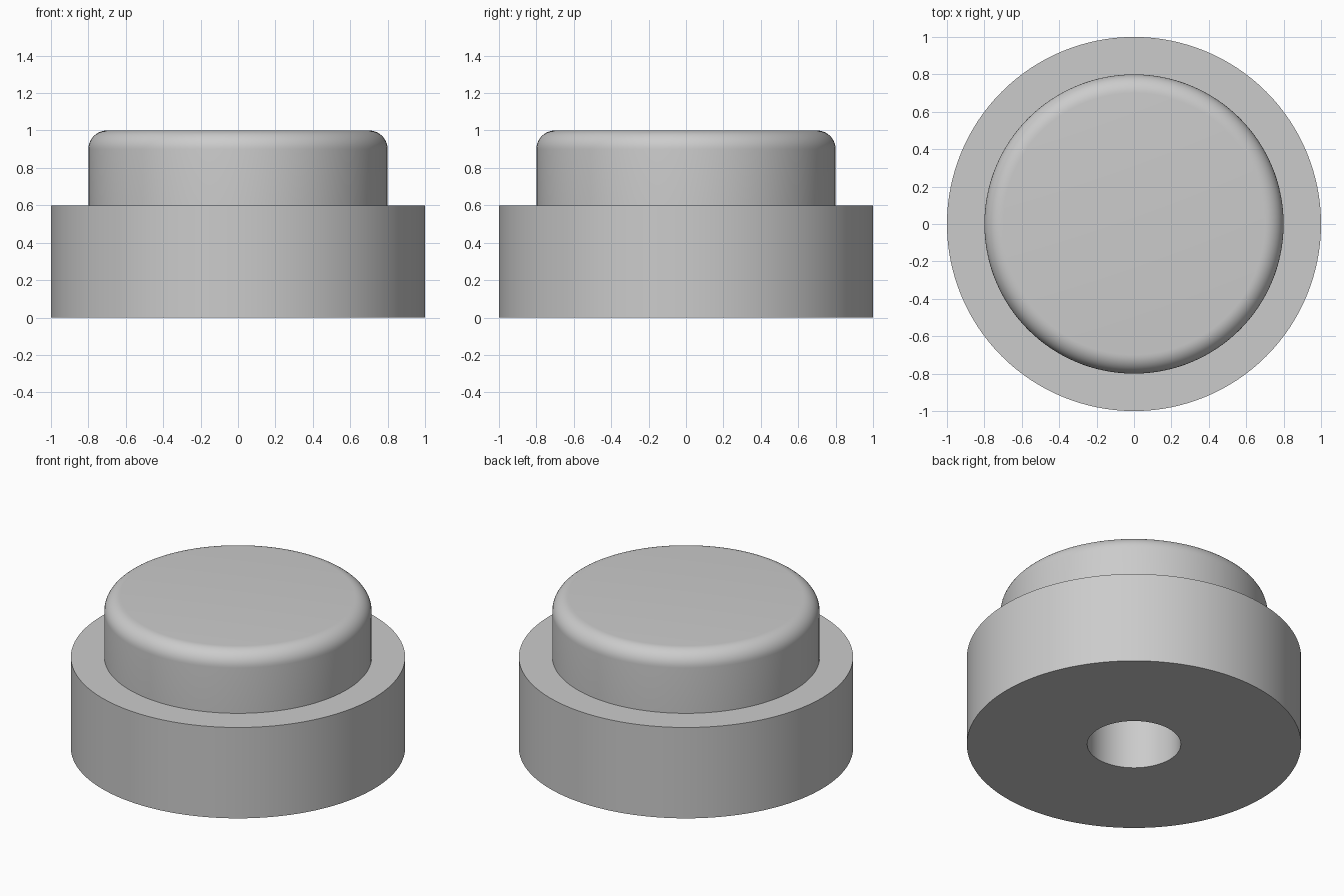
import bpy
import bmesh
import math

cube = bpy.data.objects.get("Cube")
if cube:
    bpy.data.objects.remove(cube, do_unlink=True)

BASE_R, CAP_R, HOLE_R = 1.0, 0.8, 0.28
BASE_H, TOTAL_H, HOLE_DEPTH = 0.6, 1.0, 0.6
FILLET, FILLET_STEPS, SEGMENTS = 0.1, 10, 128

# Plain grey material
grey = bpy.data.materials.new("plain_grey")
grey.use_nodes = True
colour = (0.6, 0.6, 0.6, 1)
grey.diffuse_color = colour
grey.node_tree.nodes["Principled BSDF"].inputs["Base Color"].default_value = colour

# Half section: blind hole, underside, base wall, ledge, cap wall
profile = [(0, HOLE_DEPTH), (HOLE_R, HOLE_DEPTH), (HOLE_R, 0),
           (BASE_R, 0), (BASE_R, BASE_H), (CAP_R, BASE_H)]
# Rounded top edge, then the flat top
for i in range(FILLET_STEPS + 1):
    a = math.pi / 2 * i / FILLET_STEPS
    profile.append((CAP_R - FILLET + FILLET * math.cos(a),
                    TOTAL_H - FILLET + FILLET * math.sin(a)))
profile.append((0, TOTAL_H))

# Turn the section around the vertical axis
bm = bmesh.new()
verts = [bm.verts.new((r, 0, z)) for r, z in profile]
edges = [bm.edges.new(pair) for pair in zip(verts, verts[1:])]
bmesh.ops.spin(bm, geom=verts + edges, cent=(0, 0, 0), axis=(0, 0, 1),
               angle=math.tau, steps=SEGMENTS, use_merge=False)
bmesh.ops.remove_doubles(bm, verts=bm.verts, dist=0.0001)
bmesh.ops.recalc_face_normals(bm, faces=bm.faces)

mesh = bpy.data.meshes.new("stepped_knob")
bm.to_mesh(mesh)
bm.free()
mesh.materials.append(grey)
knob = bpy.data.objects.new("stepped_knob", mesh)
bpy.context.collection.objects.link(knob)

# Smooth walls with sharp rims
bpy.ops.object.select_all(action="DESELECT")
knob.select_set(True)
bpy.context.view_layer.objects.active = knob
bpy.ops.object.shade_smooth_by_angle(angle=math.radians(30))
